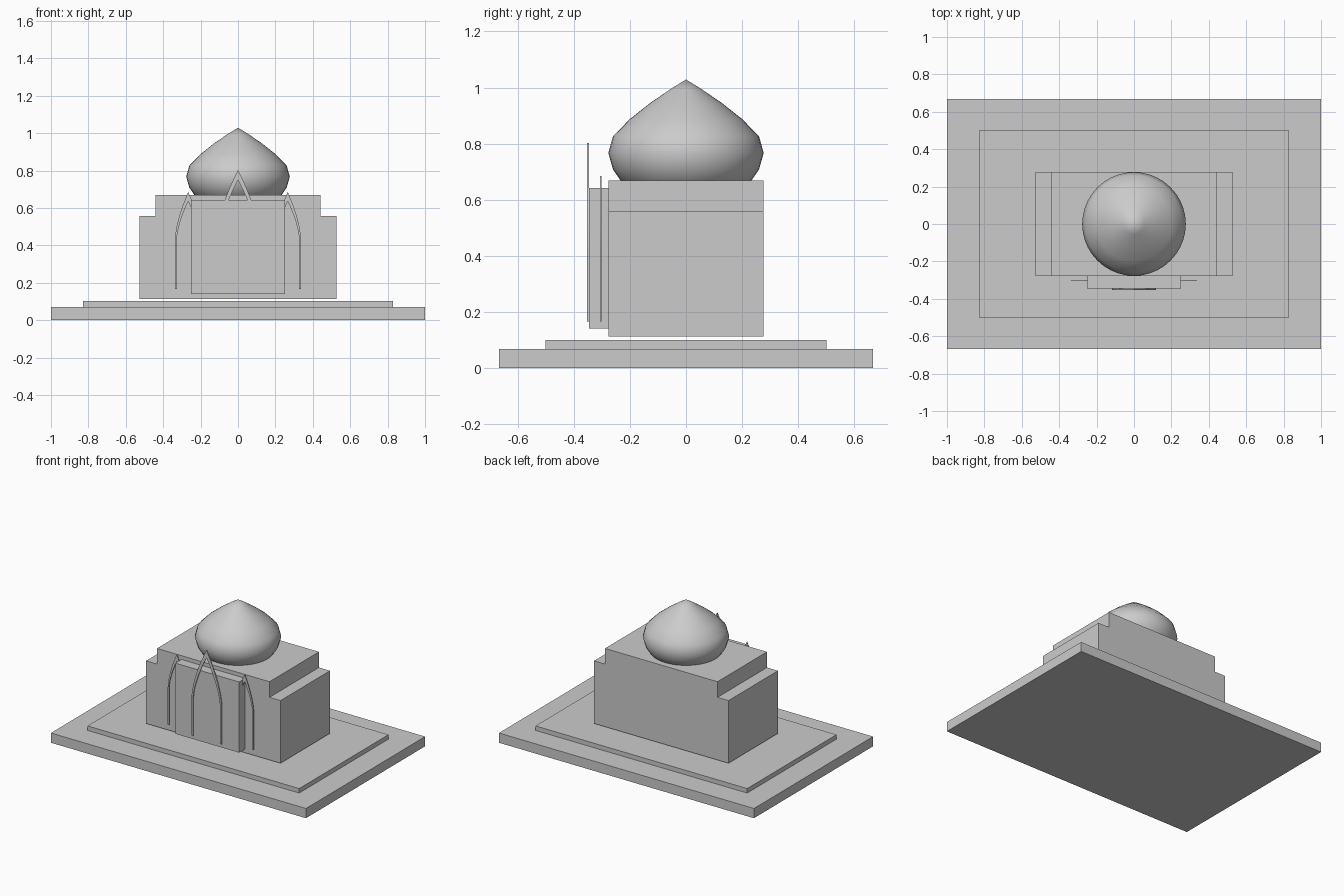
import bpy
import bmesh
import math

cube = bpy.data.objects.get("Cube")
if cube:
    bpy.data.objects.remove(cube, do_unlink=True)

stone = bpy.data.materials.new("grey stone")
stone.use_nodes = True
GREY = (0.6, 0.6, 0.6, 1)
stone.diffuse_color = GREY
stone.node_tree.nodes["Principled BSDF"].inputs["Base Color"].default_value = GREY


def finish(name, bm):
    bmesh.ops.recalc_face_normals(bm, faces=bm.faces)
    mesh = bpy.data.meshes.new(name)
    bm.to_mesh(mesh)
    bm.free()
    mesh.materials.append(stone)
    obj = bpy.data.objects.new(name, mesh)
    bpy.context.collection.objects.link(obj)
    return obj


def extrude_profile(name, points, y0, y1):
    """Extrude an outline in the x-z plane from y0 to y1."""
    bm = bmesh.new()
    face = bm.faces.new([bm.verts.new((x, y0, z)) for x, z in points])
    new = bmesh.ops.extrude_face_region(bm, geom=[face])["geom"]
    bmesh.ops.translate(bm, vec=(0, y1 - y0, 0),
                        verts=[v for v in new if isinstance(v, bmesh.types.BMVert)])
    return finish(name, bm)


def box(name, half_x, y0, y1, z0, z1):
    return extrude_profile(name, [(-half_x, z0), (half_x, z0), (half_x, z1), (-half_x, z1)], y0, y1)


def half_arch(half_width, spring, apex, steps=10):
    """Leg and curved shoulder of a pointed arch, from foot to tip."""
    pts = [(half_width, 0.167)]
    for i in range(steps + 1):
        t = i / steps
        pts.append((half_width * (1 - t ** 1.6), spring + (apex - spring) * t))
    return pts


def arch(name, cx, half_width, spring, apex, leg, tip, y0, y1):
    """Pointed arch frame, thin at the legs and thicker at the tip."""
    outer = half_arch(half_width, spring, apex)
    inner = half_arch(half_width - leg, spring, apex - tip)
    right = outer + inner[::-1]
    left = [(-x, z) for x, z in right]
    # Both halves meet on the centre line to form one closed outline
    outline = outer + [(-x, z) for x, z in outer[-2::-1]]
    outline += [(-x, z) for x, z in inner] + inner[-2::-1]
    return extrude_profile(name, [(cx + x, z) for x, z in outline], y0, y1)


# Stepped platform
box("platform", 1.0, -0.667, 0.667, 0, 0.069)
box("platform_step", 0.83, -0.5, 0.5, 0.069, 0.101)

# Main hall with lower shoulders on both sides
shoulder = [(0.527, 0.114), (0.527, 0.558), (0.441, 0.558), (0.441, 0.669)]
extrude_profile("main_hall", shoulder + [(-x, z) for x, z in shoulder[::-1]], -0.277, 0.277)

# Projecting portal
box("portal", 0.25, -0.345, -0.277, 0.141, 0.642)

# Pointed arch frames
arch("portal_arch", 0, 0.118, 0.43, 0.803, 0.012, 0.055, -0.353, -0.346)
for side, label in ((1, "left"), (-1, "right")):
    arch(label + "_arch", side * 0.266, 0.071, 0.43, 0.685, 0.01, 0.05, -0.306, -0.302)

# Onion dome, turned around the vertical axis
profile = [(0, 0.65), (0.21, 0.65), (0.234, 0.67), (0.26, 0.708), (0.277, 0.767),
           (0.26, 0.827), (0.2, 0.888), (0.128, 0.945), (0.055, 0.995), (0, 1.029)]
bm = bmesh.new()
verts = [bm.verts.new((r, 0, z)) for r, z in profile]
edges = [bm.edges.new(pair) for pair in zip(verts, verts[1:])]
bmesh.ops.spin(bm, geom=verts + edges, cent=(0, 0, 0), axis=(0, 0, 1),
               angle=math.tau, steps=40, use_duplicate=False)
bmesh.ops.remove_doubles(bm, verts=bm.verts, dist=0.0001)
dome = finish("onion_dome", bm)
bpy.ops.object.select_all(action='DESELECT')
dome.select_set(True)
bpy.context.view_layer.objects.active = dome
bpy.ops.object.shade_smooth_by_angle(angle=math.radians(40))
